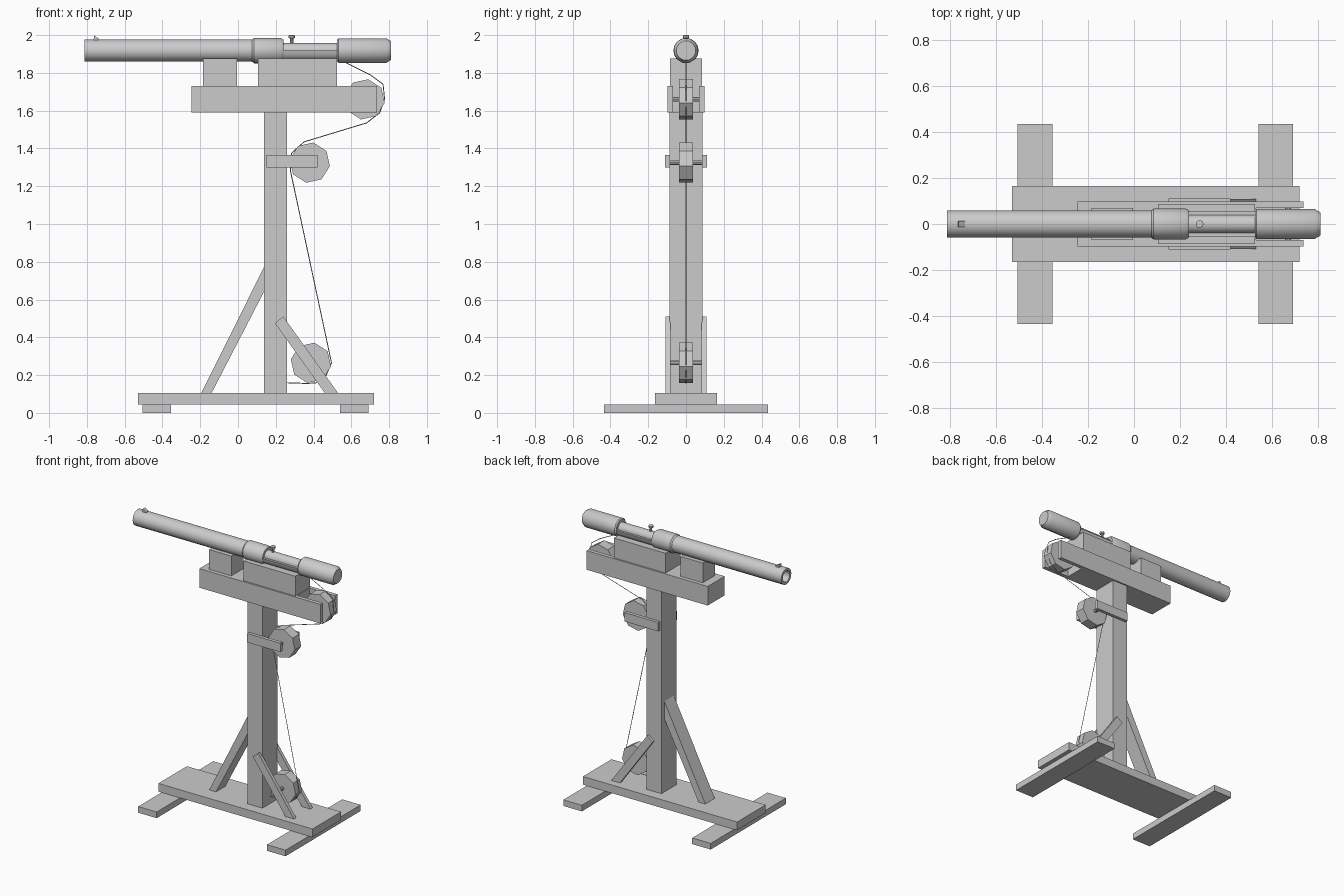
import bpy, bmesh, math
from mathutils import Matrix, Vector

if "Cube" in bpy.data.objects:
    bpy.data.objects.remove(bpy.data.objects["Cube"])

grey = bpy.data.materials.new("plain_grey")
grey.use_nodes = True
grey.diffuse_color = (0.6, 0.6, 0.6, 1)
grey.node_tree.nodes["Principled BSDF"].inputs["Base Color"].default_value = (0.6, 0.6, 0.6, 1)


def finish(name, bm, smooth=False):
    bmesh.ops.recalc_face_normals(bm, faces=bm.faces)
    mesh = bpy.data.meshes.new(name)
    bm.to_mesh(mesh)
    bm.free()
    mesh.materials.append(grey)
    obj = bpy.data.objects.new(name, mesh)
    bpy.context.collection.objects.link(obj)
    if smooth:
        bpy.ops.object.select_all(action='DESELECT')
        obj.select_set(True)
        bpy.context.view_layer.objects.active = obj
        bpy.ops.object.shade_smooth_by_angle(angle=math.radians(35))
    return obj


def plate(name, outline, y0, y1):
    """Extrude an x-z outline between two depths."""
    bm = bmesh.new()
    face = bm.faces.new([bm.verts.new((x, y0, z)) for x, z in outline])
    new = bmesh.ops.extrude_face_region(bm, geom=[face])["geom"]
    bmesh.ops.translate(bm, vec=(0, y1 - y0, 0),
                        verts=[v for v in new if isinstance(v, bmesh.types.BMVert)])
    return finish(name, bm)


def box(name, x0, x1, y0, y1, z0, z1):
    return plate(name, [(x0, z0), (x1, z0), (x1, z1), (x0, z1)], y0, y1)


def lathe(name, profile, origin, axis, sides, turn=0.0, smooth=True):
    """Revolve (distance, radius) points round an axis; radius 0 closes an end."""
    bm = bmesh.new()
    rot = Vector((0, 0, 1)).rotation_difference(Vector(axis)).to_matrix().to_4x4()
    place = Matrix.Translation(origin) @ rot
    verts = [bm.verts.new((r * math.cos(turn), r * math.sin(turn), d)) for d, r in profile]
    edges = [bm.edges.new(pair) for pair in zip(verts, verts[1:])]
    bmesh.ops.spin(bm, geom=verts + edges, cent=(0, 0, 0), axis=(0, 0, 1),
                   angle=math.tau, steps=sides, use_merge=False)
    bmesh.ops.remove_doubles(bm, verts=bm.verts, dist=0.0001)
    bmesh.ops.transform(bm, matrix=place, verts=bm.verts)
    return finish(name, bm, smooth)


# Base and upright
box("left_foot", 0.54, 0.69, -0.435, 0.435, 0, 0.045)
box("right_foot", -0.505, -0.355, -0.435, 0.435, 0, 0.045)
box("base_board", -0.53, 0.72, -0.165, 0.165, 0.045, 0.105)
box("post", 0.137, 0.26, -0.088, 0.088, 0.105, 1.59)
plate("post_brace", [(0.137, 0.77), (0.137, 0.64), (-0.14, 0.105), (-0.195, 0.105)], -0.055, 0.055)

# Slotted top beam and cradle blocks
box("beam", -0.245, 0.53, -0.098, 0.098, 1.59, 1.73)
box("front_block", -0.185, -0.005, -0.07, 0.07, 1.73, 1.875)
box("rear_block", 0.105, 0.525, -0.086, 0.086, 1.73, 1.875)

# Mirrored pulley supports
for side, s in (("left", 1), ("right", -1)):
    box(side + "_beam_prong", 0.53, 0.737, s * 0.07, s * 0.098, 1.59, 1.73)
    box(side + "_pulley_arm", 0.15, 0.42, s * 0.085, s * 0.11, 1.30, 1.365)
    plate(side + "_pulley_strut", [(0.195, 0.475), (0.24, 0.51), (0.53, 0.105), (0.46, 0.105)],
          s * 0.083, s * 0.108)

# Pulleys with axles
for name, x, z in (("top", 0.67, 1.66), ("middle", 0.38, 1.325), ("bottom", 0.386, 0.265)):
    lathe(name + "_pulley", [(-0.037, 0), (-0.037, 0.108), (0.037, 0.108), (0.037, 0)],
          (x, 0, z), (0, 1, 0), 8, math.radians(10), smooth=False)
    lathe(name + "_axle", [(-0.09, 0), (-0.09, 0.013), (0.09, 0.013), (0.09, 0)],
          (x, 0, z), (0, 1, 0), 10)

# Tube, collar, sliding rod and rear cap
CENTRE = (0, 0, 1.918)
ALONG = (1, 0, 0)
lathe("barrel", [(-0.5, 0), (-0.5, 0.04), (-0.813, 0.04), (-0.813, 0.059), (0.09, 0.059)],
      CENTRE, ALONG, 16)
lathe("collar", [(0.07, 0.055), (0.085, 0.067), (0.225, 0.067), (0.24, 0.058), (0.24, 0)],
      CENTRE, ALONG, 16)
lathe("bolt_rod", [(0.235, 0.04), (0.53, 0.04)], CENTRE, ALONG, 16)
lathe("rear_cap", [(0.525, 0), (0.525, 0.06), (0.533, 0.067), (0.785, 0.067), (0.81, 0.052), (0.81, 0)],
      CENTRE, ALONG, 12, math.radians(15))

# Half-round trough under the rod
bm = bmesh.new()
rings = []
for x in (0.235, 0.53):
    ring = []
    for i in range(9):
        a = math.pi + math.pi * i / 8
        ring.append(bm.verts.new((x, 0.056 * math.cos(a), 1.918 + 0.056 * math.sin(a))))
    rings.append(ring)
    bm.faces.new(ring)
for i in range(9):
    j = (i + 1) % 9
    bm.faces.new((rings[0][i], rings[0][j], rings[1][j], rings[1][i]))
finish("trough", bm, True)

# Bolt knob and front sight
lathe("bolt_knob", [(1.95, 0.009), (1.982, 0.009), (1.986, 0.017), (1.998, 0.017), (2.0, 0.014), (2.0, 0)],
      (0.285, 0, 0), (0, 0, 1), 10)
plate("front_sight", [(-0.765, 1.97), (-0.735, 1.97), (-0.735, 1.98), (-0.762, 1.998)], -0.014, 0.014)

# Cord running round the pulleys
curve = bpy.data.curves.new("cord", 'CURVE')
curve.dimensions = '3D'
curve.bevel_depth = 0.0025
curve.bevel_resolution = 0
path = [(0.25, 0.16), (0.36, 0.156), (0.41, 0.158), (0.465, 0.195), (0.495, 0.265), (0.278, 1.28),
        (0.283, 1.375), (0.35, 1.435), (0.68, 1.535), (0.75, 1.588), (0.776, 1.66),
        (0.768, 1.74), (0.7, 1.79), (0.56, 1.86)]
spline = curve.splines.new('POLY')
spline.points.add(len(path) - 1)
for point, (x, z) in zip(spline.points, path):
    point.co = (x, 0, z, 1)
cord = bpy.data.objects.new("cord", curve)
bpy.context.collection.objects.link(cord)
curve.materials.append(grey)
bpy.ops.object.select_all(action='DESELECT')
cord.select_set(True)
bpy.context.view_layer.objects.active = cord
bpy.ops.object.convert(target='MESH')
